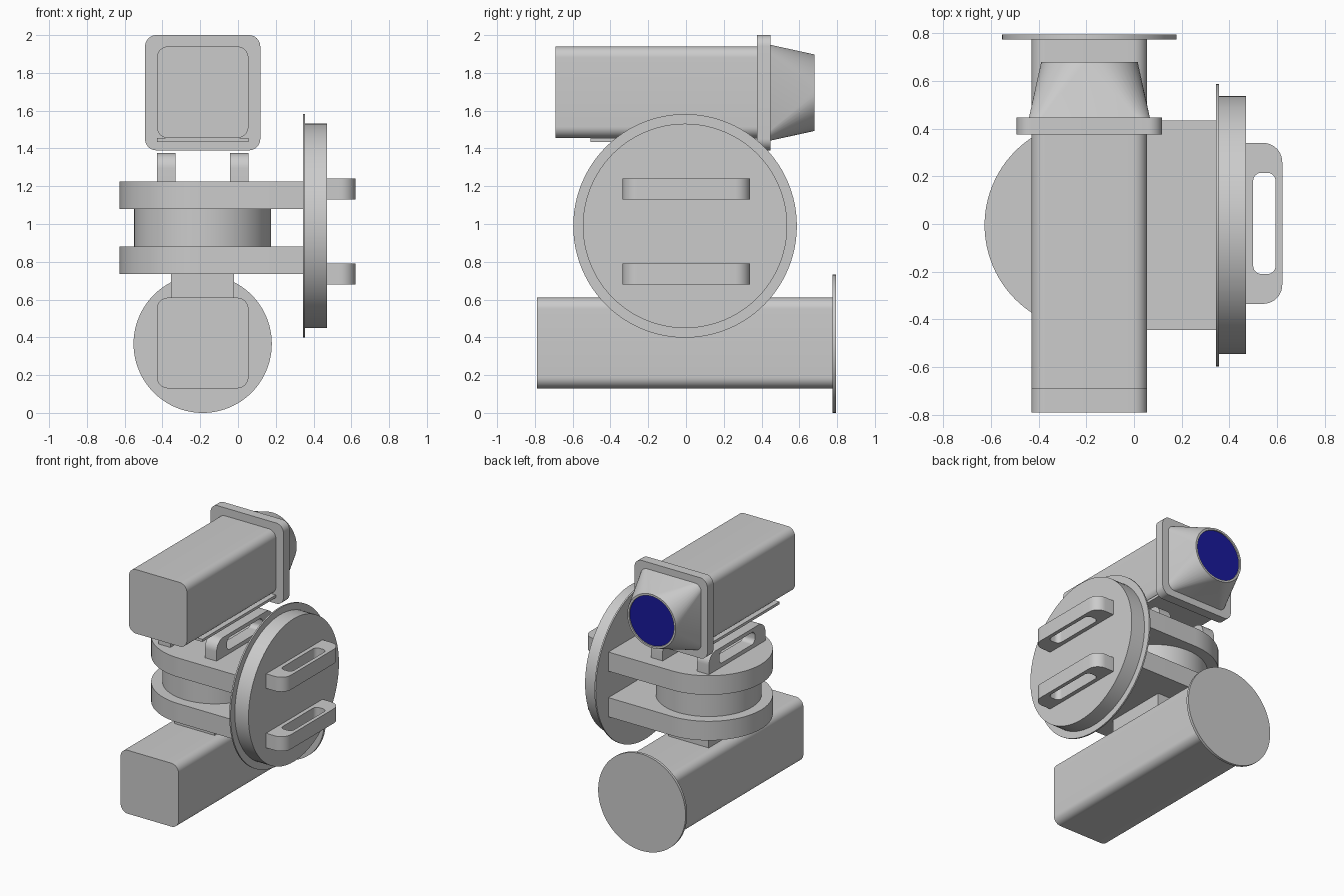
import bpy, bmesh
from math import sin, cos, pi, radians

if "Cube" in bpy.data.objects:
    bpy.data.objects.remove(bpy.data.objects["Cube"])

CX, CY = -0.187, -0.005      # axis of the turret
N = 10                       # segments per rounded corner


def rrect(u0, u1, v0, v1, radii):
    """Rounded rectangle outline, radii ordered from (+,+) anticlockwise."""
    pts = []
    corners = ((u1, v1, -1, -1), (u0, v1, 1, -1), (u0, v0, 1, 1), (u1, v0, -1, 1))
    for k, (cu, cv, su, sv) in enumerate(corners):
        r = radii[k]
        for j in range(N + 1):
            a = (k + j / N) * pi / 2
            pts.append((cu + su * r + r * cos(a), cv + sv * r + r * sin(a)))
    return pts


def circle(cu, cv, r, n=96, start=0.0):
    return [(cu + r * cos(start + 2 * pi * i / n), cv + r * sin(start + 2 * pi * i / n)) for i in range(n)]


def place(axis, u, v, t):
    return {'X': (t, u, v), 'Y': (u, t, v), 'Z': (u, v, t)}[axis]


def loft(name, axis, rings, closed=False, cap_mat=None):
    """Skin a list of (outline, position); closed joins last to first, else ends are capped."""
    bm = bmesh.new()
    loops = [[bm.verts.new(place(axis, u, v, t)) for u, v in pts] for pts, t in rings]
    pairs = list(zip(loops, loops[1:]))
    if closed:
        pairs.append((loops[-1], loops[0]))
    for a, b in pairs:
        n = len(a)
        for i in range(n):
            k = (i + 1) % n
            bm.faces.new((a[i], a[k], b[k], b[i]))
    if not closed:
        bm.faces.new(loops[0])
        end = bm.faces.new(loops[-1])
        end.material_index = 1 if cap_mat else 0
    bmesh.ops.remove_doubles(bm, verts=bm.verts, dist=1e-5)
    bmesh.ops.recalc_face_normals(bm, faces=bm.faces)
    me = bpy.data.meshes.new(name)
    bm.to_mesh(me)
    bm.free()
    ob = bpy.data.objects.new(name, me)
    bpy.context.collection.objects.link(ob)
    if cap_mat:
        grey = bpy.data.materials.new("housing_grey")
        grey.diffuse_color = (0.8, 0.8, 0.8, 1)
        grey.use_nodes = True
        grey.node_tree.nodes["Principled BSDF"].inputs["Base Color"].default_value = grey.diffuse_color
        me.materials.append(grey)
        me.materials.append(cap_mat)
    bpy.ops.object.select_all(action='DESELECT')
    ob.select_set(True)
    bpy.context.view_layer.objects.active = ob
    bpy.ops.object.shade_smooth_by_angle(angle=radians(30))
    return ob


def prism(name, axis, pts, t0, t1):
    return loft(name, axis, [(pts, t0), (pts, t1)])


def handle(name, axis, outer, inner, t0, t1):
    return loft(name, axis, [(outer, t0), (outer, t1), (inner, t1), (inner, t0)], closed=True)


# Upper camera housing, its base strip and front flange
R4 = [0.06] * 4
prism("camera_housing", 'Y', rrect(-0.43, 0.055, 1.455, 1.94, R4), -0.69, 0.38)
prism("housing_base_strip", 'Y', rrect(-0.43, 0.055, 1.435, 1.455, [0] * 4), -0.505, 0.376)
prism("camera_flange", 'Y', rrect(-0.492, 0.118, 1.39, 2.0, R4), 0.375, 0.447)

# Hood from square to round, with a blue lens set in the rim
blue = bpy.data.materials.new("lens_blue")
blue.diffuse_color = (0.01, 0.01, 0.33, 1)
blue.use_nodes = True
blue.node_tree.nodes["Principled BSDF"].inputs["Base Color"].default_value = blue.diffuse_color
count = 4 * (N + 1)
start = pi / 4 - N / 2 * 2 * pi / count
big, rim, lens = (circle(CX, 1.695, r, count, start) for r in (0.203, 0.188, 0.187))
loft("lens_hood", 'Y', [(rrect(-0.442, 0.068, 1.44, 1.95, [0.05] * 4), 0.44),
                        (big, 0.68), (rim, 0.68), (lens, 0.672)], cap_mat=blue)

# Pair of yoke plates with a round end, and the drum between them
half = [(CX + 0.44 * cos(pi / 2 + pi * i / 48), CY + 0.44 * sin(pi / 2 + pi * i / 48)) for i in range(49)]
yoke = half + [(0.35, CY - 0.44), (0.35, CY + 0.44)]
for name, z0, z1 in (("lower_yoke_plate", 0.735, 0.88), ("upper_yoke_plate", 1.08, 1.225)):
    prism(name, 'Z', yoke, z0, z1)
prism("turret_drum", 'Z', circle(CX, CY, 0.363), 0.88, 1.08)

# Side disc with thin rim
prism("side_disc_rim", 'X', circle(CY, 0.99, 0.592), 0.345, 0.356)
prism("side_disc", 'X', circle(CY, 0.99, 0.541), 0.355, 0.47)

# Handles on the side disc
for name, z in (("lower_side_handle", 0.68), ("upper_side_handle", 1.13)):
    handle(name, 'Z', rrect(0.47, 0.622, -0.335, 0.34, [0.08, 0, 0, 0.08]),
           rrect(0.5, 0.594, -0.21, 0.215, [0.035] * 4), z, z + 0.11)

# Handles on the top plate
for name, x in (("left_top_handle", -0.43), ("right_top_handle", -0.043)):
    handle(name, 'X', rrect(-0.335, 0.34, 1.225, 1.375, [0.08, 0.08, 0, 0]),
           rrect(-0.21, 0.215, 1.255, 1.347, [0.035] * 4), x, x + 0.098)

# Lower housing, its round end plate and the neck block
prism("lower_housing", 'Y', rrect(-0.43, 0.055, 0.13, 0.61, R4), -0.79, 0.776)
prism("end_plate", 'Y', circle(CX, 0.366, 0.366), 0.775, 0.795)
prism("neck_block", 'Z', rrect(-0.355, -0.02, -0.25, 0.235, [0] * 4), 0.605, 0.74)
